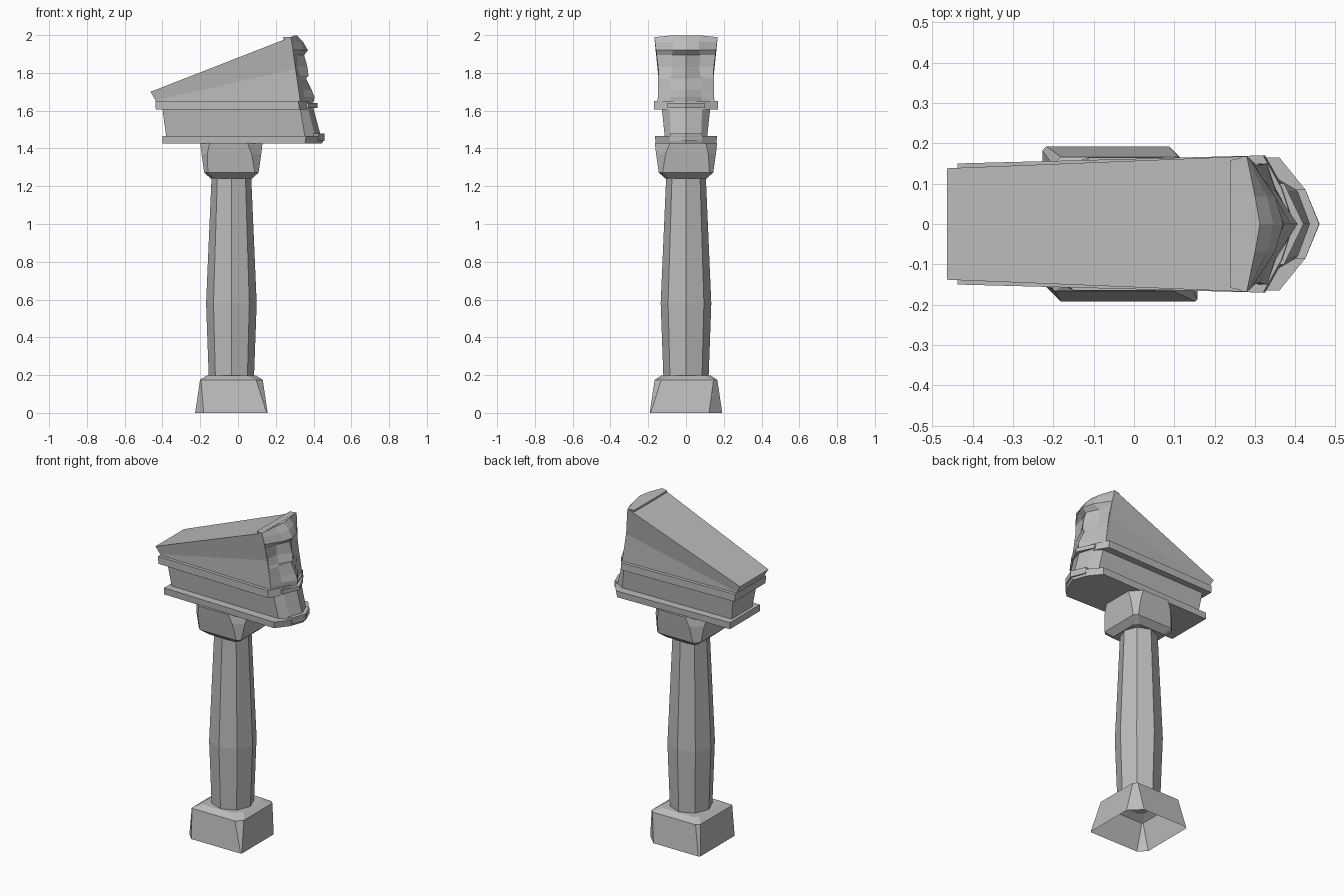
import bpy, bmesh
from math import cos, sin, tau

cube = bpy.data.objects.get("Cube")
if cube:
    bpy.data.objects.remove(cube, do_unlink=True)

stone = bpy.data.materials.new("grey_stone")
stone.use_nodes = True
colour = (0.5, 0.5, 0.5, 1)
stone.diffuse_color = colour
stone.node_tree.nodes["Principled BSDF"].inputs["Base Color"].default_value = colour

CX = -0.035  # axis of the shaft


def loft(name, rings, bottom=True, top=True):
    """Skin a stack of equal closed rings into one flat-shaded part."""
    bm = bmesh.new()
    rows = [[bm.verts.new(p) for p in ring] for ring in rings]
    n = len(rows[0])
    for low, high in zip(rows, rows[1:]):
        for i in range(n):
            j = (i + 1) % n
            bm.faces.new((low[i], low[j], high[j], high[i]))
    if bottom:
        bm.faces.new(rows[0][::-1])
    if top:
        bm.faces.new(rows[-1])
    bmesh.ops.recalc_face_normals(bm, faces=bm.faces)
    mesh = bpy.data.meshes.new(name)
    bm.to_mesh(mesh)
    bm.free()
    mesh.materials.append(stone)
    obj = bpy.data.objects.new(name, mesh)
    bpy.context.collection.objects.link(obj)
    return obj


def octagon(z, r):
    return [(CX + r * cos(tau * i / 8), r * sin(tau * i / 8), z) for i in range(8)]


def chipped_square(z, h, chips):
    """Square ring whose four corners are cut by the given amounts."""
    ring = []
    for (sx, sy), c in zip(((1, 1), (-1, 1), (-1, -1), (1, -1)), chips):
        pair = [(CX + sx * h, sy * (h - c), z), (CX + sx * (h - c), sy * h, z)]
        ring += pair if sx * sy > 0 else pair[::-1]
    return ring


def head_plan(z, back, back_w, side, side_w, mid, mid_w, tip):
    """Long plan with a pointed front, mirrored in y."""
    half = [(back, back_w), (side, side_w), (mid, mid_w)]
    return ([(x, -y, z) for x, y in half] + [(tip, 0, z)]
            + [(x, y, z) for x, y in half[::-1]])


# Hollow foot block with knocked-off corners
loft("foot_block", [
    chipped_square(0, 0.192, (0.07, 0.01, 0.045, 0.005)),
    chipped_square(0.175, 0.166, (0.02, 0.02, 0.005, 0.035)),
    chipped_square(0.198, 0.13, (0.03, 0.02, 0.02, 0.05))], bottom=False)

# Swelling octagonal shaft
loft("shaft", [octagon(0.195, 0.12), octagon(0.58, 0.134), octagon(1.25, 0.105)])

# Capital under the head
loft("capital", [
    chipped_square(1.24, 0.108, (0.02, 0.02, 0.02, 0.02)),
    chipped_square(1.272, 0.144, (0.02, 0.03, 0.02, 0.02)),
    chipped_square(1.37, 0.158, (0.04, 0.06, 0.03, 0.05)),
    chipped_square(1.428, 0.165, (0.06, 0.09, 0.05, 0.08))])

# Lower ledge, recessed neck and upper ledge
loft("lower_ledge", [
    head_plan(1.425, -0.40, 0.145, 0.355, 0.16, 0.415, 0.085, 0.445),
    head_plan(1.465, -0.40, 0.145, 0.36, 0.165, 0.425, 0.085, 0.46)])
loft("recessed_jaw", [
    head_plan(1.46, -0.38, 0.10, 0.355, 0.112, 0.41, 0.08, 0.44),
    head_plan(1.61, -0.40, 0.115, 0.33, 0.128, 0.37, 0.085, 0.40)])
loft("upper_ledge", [
    head_plan(1.605, -0.435, 0.15, 0.325, 0.17, 0.37, 0.09, 0.40),
    head_plan(1.65, -0.438, 0.15, 0.32, 0.17, 0.365, 0.09, 0.395)])


# Wedge-shaped crown, flaring above a fold that runs along each side
def crown_end(x_low, x_fold, x_top, low, fold, top):
    half = [(x_low, *low), (x_fold, *fold), (x_top, *top)]
    return [(x, -y, z) for x, y, z in half] + [(x, y, z) for x, y, z in half[::-1]]


loft("wedge_crown", [
    crown_end(-0.435, -0.437, -0.463, (0.13, 1.645), (0.13, 1.655), (0.138, 1.70)),
    crown_end(0.33, 0.30, 0.28, (0.15, 1.645), (0.146, 1.82), (0.168, 1.99))])

# Worn face: (height, centre x, flank x, flank half-width, edge half-width)
face_rows = [
    (1.645, 0.40, 0.35, 0.09, 0.15),
    (1.672, 0.405, 0.352, 0.08, 0.149),
    (1.71, 0.39, 0.345, 0.08, 0.148),
    (1.77, 0.36, 0.335, 0.09, 0.146),
    (1.785, 0.373, 0.33, 0.075, 0.146),
    (1.83, 0.368, 0.312, 0.07, 0.146),
    (1.894, 0.35, 0.315, 0.075, 0.155),
    (1.92, 0.37, 0.35, 0.068, 0.158),
    (1.963, 0.345, 0.33, 0.068, 0.164),
    (1.999, 0.312, 0.30, 0.068, 0.168)]
rings = []
for z, tip, flank, flank_w, edge_w in face_rows:
    edge = 0.33 - 0.05 * (z - 1.645) / 0.35
    rings.append(head_plan(z, edge - 0.04, edge_w - 0.01, edge, edge_w,
                           flank, flank_w, tip))
# Let the outer top corners sag slightly to meet the crown
rings[-1] = [(x, y, z - 0.01 * (abs(y) > 0.1)) for x, y, z in rings[-1]]
loft("face", rings)


def bar(name, z0, z1, tip, mid, w, depth):
    """Thin chevron strip across the face."""
    def ring(z):
        return [(mid - depth, -w, z), (mid, -w, z), (tip, 0, z), (mid, w, z),
                (mid - depth, w, z), (tip - depth, 0, z)]
    loft(name, [ring(z0), ring(z1)])


# Lip and chin ridges
bar("lip", 1.615, 1.64, 0.42, 0.372, 0.10, 0.04)
bar("chin", 1.44, 1.478, 0.459, 0.425, 0.085, 0.04)
